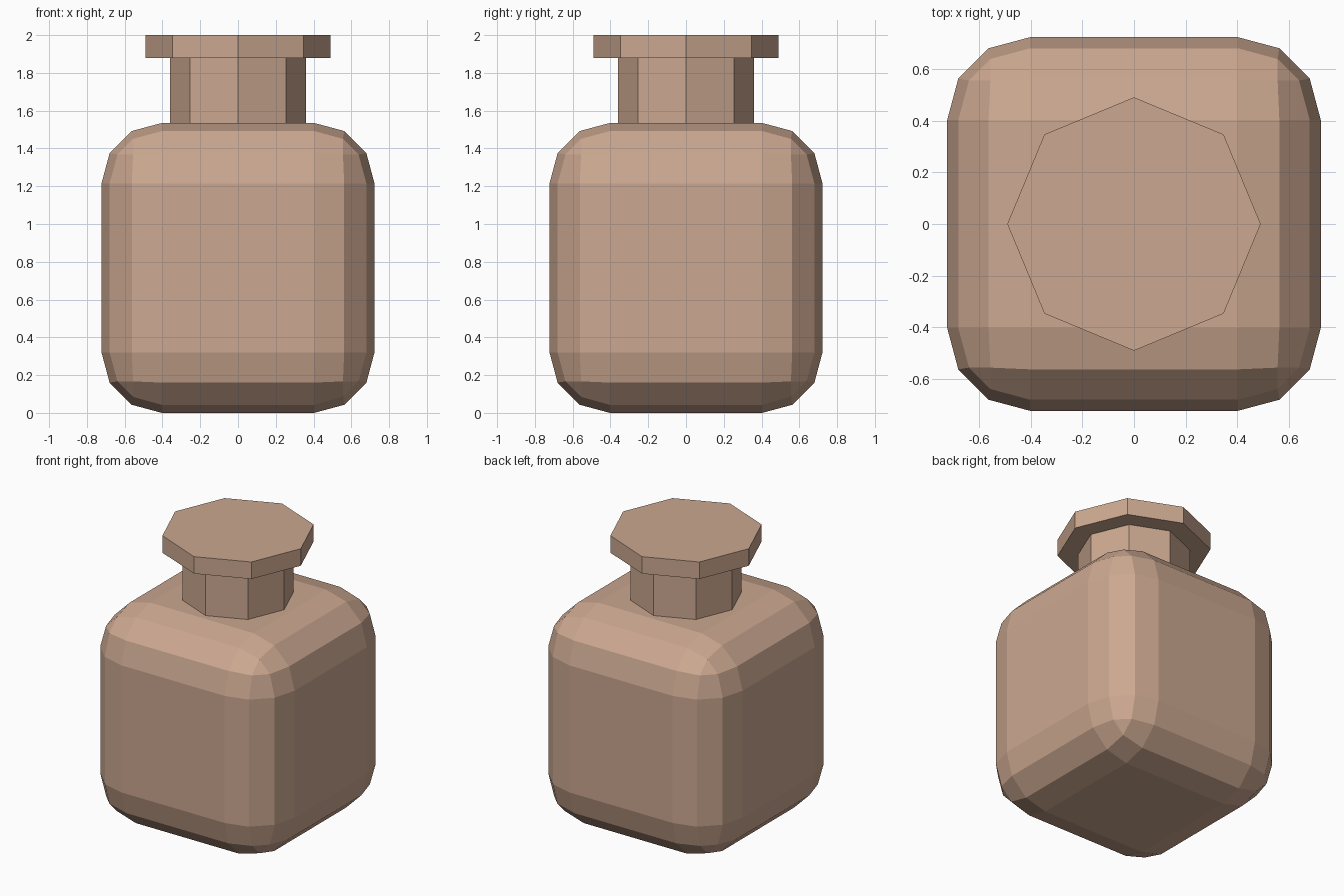
import bpy

if "Cube" in bpy.data.objects:
    bpy.data.objects.remove(bpy.data.objects["Cube"])

clay = bpy.data.materials.new("warm_clay")
clay.diffuse_color = (0.60, 0.39, 0.28, 1)
clay.use_nodes = True
clay.node_tree.nodes["Principled BSDF"].inputs["Base Color"].default_value = clay.diffuse_color


def finish(name):
    obj = bpy.context.object
    obj.name = name
    obj.data.materials.append(clay)
    return obj


def octagon(name, radius, z0, z1):
    bpy.ops.mesh.primitive_cylinder_add(
        vertices=8, radius=radius, depth=z1 - z0, location=(0, 0, (z0 + z1) / 2))
    return finish(name)


# Rounded square bottle body
WIDTH, HEIGHT = 1.445, 1.535
bpy.ops.mesh.primitive_cube_add(size=1, location=(0, 0, HEIGHT / 2))
body = finish("bottle_body")
body.scale = (WIDTH, WIDTH, HEIGHT)
bpy.ops.object.transform_apply(location=False, rotation=False, scale=True)
bevel = body.modifiers.new("rounded_edges", 'BEVEL')
bevel.width = 0.32
bevel.segments = 3

# Neck, seated slightly into the body, and the wider stopper on top
octagon("bottle_neck", 0.36, 1.50, 1.88)
octagon("stopper", 0.49, 1.88, 2.0)
